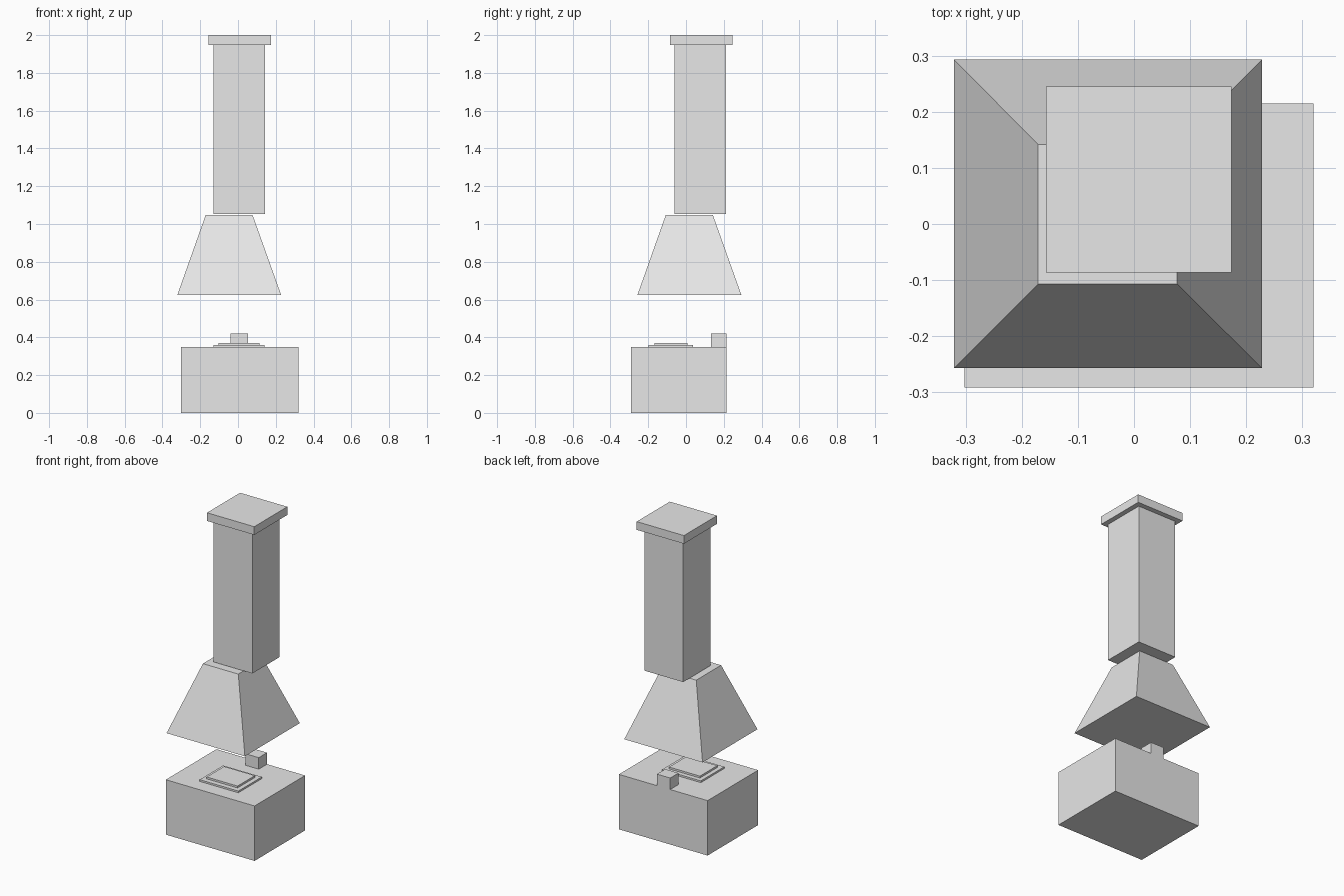
import bpy
import bmesh

cube = bpy.data.objects.get("Cube")
if cube:
    bpy.data.objects.remove(cube, do_unlink=True)

# Single plain material
grey = bpy.data.materials.new("light_grey")
grey.use_nodes = True
colour = (0.8, 0.8, 0.8, 1)
grey.diffuse_color = colour
grey.node_tree.nodes["Principled BSDF"].inputs["Base Color"].default_value = colour


def block(name, x, y, z, top_x=None, top_y=None):
    """Closed block from (min, max) spans; optional top spans make it taper."""
    bm = bmesh.new()
    bmesh.ops.create_cube(bm, size=1)
    for v in bm.verts:
        upper = v.co.z > 0
        sx = top_x if upper and top_x else x
        sy = top_y if upper and top_y else y
        v.co = (sx[v.co.x > 0], sy[v.co.y > 0], z[upper])
    mesh = bpy.data.meshes.new(name)
    bm.to_mesh(mesh)
    bm.free()
    mesh.materials.append(grey)
    obj = bpy.data.objects.new(name, mesh)
    bpy.context.collection.objects.link(obj)
    return obj


# Hearth base with the stepped plates and the small rear block
block("base", (-0.302, 0.32), (-0.291, 0.215), (0, 0.348))
block("lower_plate", (-0.13, 0.141), (-0.198, 0.037), (0.348, 0.359))
block("upper_plate", (-0.103, 0.113), (-0.166, 0.008), (0.359, 0.371))
block("rear_block", (-0.04, 0.053), (0.132, 0.215), (0.348, 0.421))

# Tapered hood
block("hood", (-0.321, 0.228), (-0.257, 0.293), (0.625, 1.048),
      top_x=(-0.171, 0.077), top_y=(-0.107, 0.142))

# Chimney shaft and cap
block("chimney", (-0.129, 0.143), (-0.06, 0.213), (1.052, 1.948))
block("chimney_cap", (-0.157, 0.174), (-0.086, 0.245), (1.948, 2))
